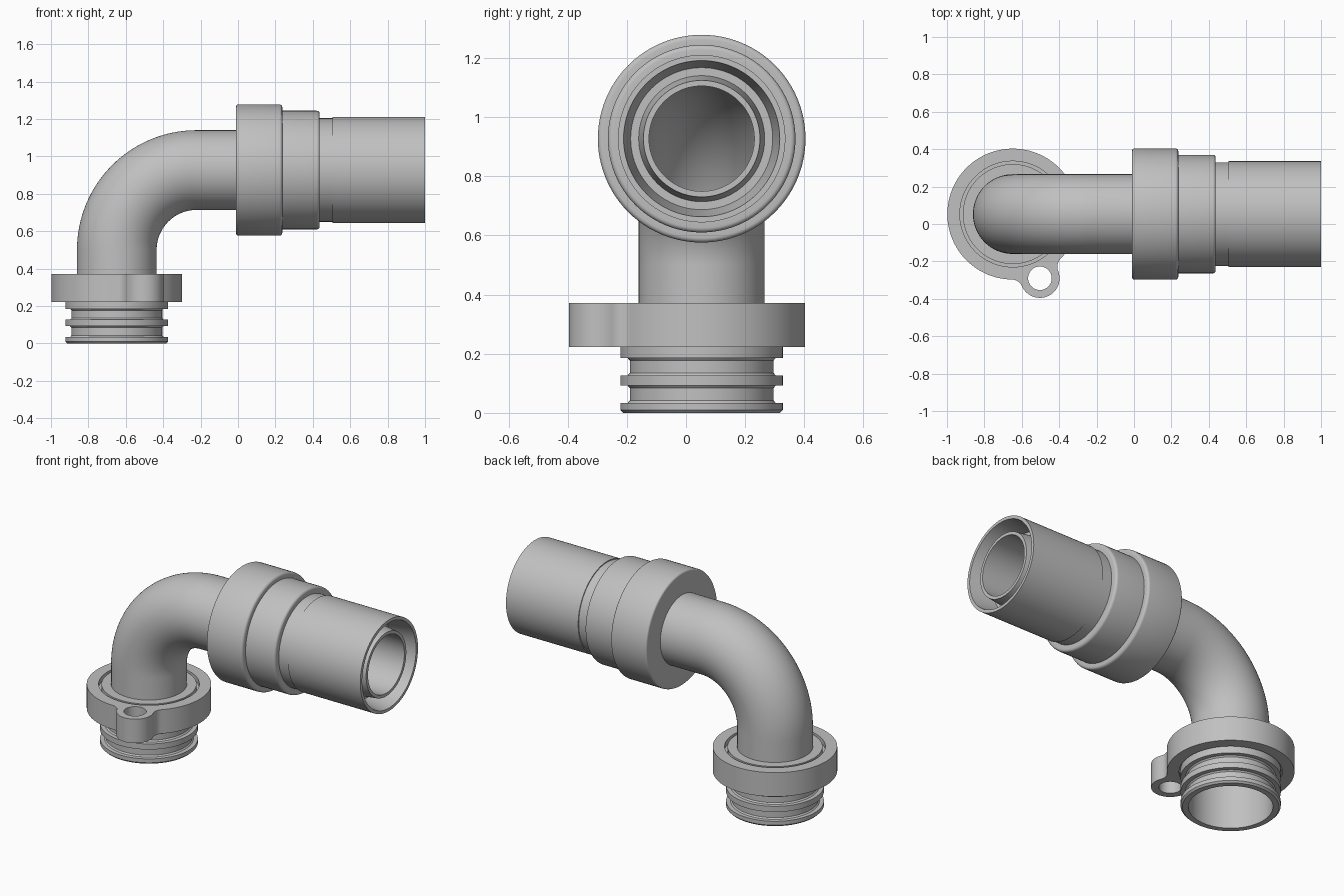
import bpy
import math
from mathutils import Vector

cube = bpy.data.objects.get("Cube")
if cube:
    bpy.data.objects.remove(cube, do_unlink=True)

CX, CY, CZ = -0.648, 0.053, 0.927   # vertical axis x, shared y, horizontal axis z
PIPE_R, BORE_R, BEND_R = 0.213, 0.178, 0.427
SEG = 96

grey = bpy.data.materials.new("light grey plastic")
grey.use_nodes = True
grey.diffuse_color = (0.53, 0.53, 0.53, 1)
grey.node_tree.nodes["Principled BSDF"].inputs["Base Color"].default_value = (0.53, 0.53, 0.53, 1)


def finish(obj):
    bpy.ops.object.select_all(action='DESELECT')
    obj.select_set(True)
    bpy.context.view_layer.objects.active = obj
    bpy.ops.object.shade_smooth_by_angle(angle=math.radians(30))


def loft(name, stations):
    """Closed solid through rings; each station is (x, z, heading, radius)."""
    verts, faces = [], []
    n = len(stations)
    for x, z, a, r in stations:
        u = Vector((math.sin(a), 0, -math.cos(a)))
        for k in range(SEG):
            t = math.tau * k / SEG
            verts.append(Vector((x, CY, z)) + r * (math.cos(t) * u + Vector((0, math.sin(t), 0))))
    for i in range(n):
        j = (i + 1) % n
        for k in range(SEG):
            m = (k + 1) % SEG
            faces.append((i * SEG + k, i * SEG + m, j * SEG + m, j * SEG + k))
    mesh = bpy.data.meshes.new(name)
    mesh.from_pydata(verts, [], faces)
    mesh.materials.append(grey)
    obj = bpy.data.objects.new(name, mesh)
    bpy.context.collection.objects.link(obj)
    finish(obj)
    return obj


def vertical(profile):
    return [(CX, h, math.pi / 2, r) for h, r in profile]


def horizontal(profile):
    return [(h, CZ, 0, r) for h, r in profile]


# Elbow pipe: straight, quarter bend, straight; outer skin out, bore back
path = [(CX, 0.305, math.pi / 2)]
for i in range(33):
    a = math.pi / 2 * (1 - i / 32)
    path.append((CX + BEND_R * (1 - math.sin(a)), CZ - BEND_R * (1 - math.cos(a)), a))
path.append((0.05, CZ, 0))
loft("elbow_pipe", [(*p, PIPE_R) for p in path] + [(*p, BORE_R) for p in reversed(path)])

# Lower spigot with two seal grooves and a shallow recess under the clamp ring
loft("grooved_spigot", vertical([
    (0.0, 0.232), (0.0, 0.265), (0.01, 0.275), (0.034, 0.275),
    (0.034, 0.25), (0.042, 0.243), (0.084, 0.243), (0.092, 0.25),
    (0.092, 0.275), (0.127, 0.275),
    (0.127, 0.25), (0.135, 0.243), (0.177, 0.243), (0.185, 0.25),
    (0.185, 0.275), (0.235, 0.275), (0.235, 0.29), (0.34, 0.29),
    (0.34, 0.267), (0.37, 0.267), (0.37, 0.19), (0.3, 0.19), (0.3, 0.232)]))


# Stepped coupling with rounded shoulders
def shoulder(x, r, size=0.016):
    return [(x - size * (1 - math.sin(a)), r - size * (1 - math.cos(a)))
            for a in (math.pi / 2 * i / 5 for i in range(6))]


back_edge = [(-0.01 + 0.012 * (1 - math.cos(a)), 0.351 - 0.012 * (1 - math.sin(a)))
             for a in (math.pi / 2 * i / 5 for i in range(6))]
loft("stepped_coupling", horizontal(
    [(0.05, BORE_R), (0.05, 0.2), (-0.01, 0.2)] + back_edge
    + shoulder(0.237, 0.351) + [(0.237, 0.317)]
    + shoulder(0.437, 0.317) + [(0.437, 0.277), (0.505, 0.277), (0.505, 0.283)]
    # end socket: thin outer wall, tapered groove, inner nozzle
    + [(1.0, 0.283), (1.0, 0.264), (0.85, 0.24), (0.85, 0.213),
       (0.98, 0.197), (0.98, BORE_R)]))


# Clamp ring outline with a blended bolt ear
def arc(centre, r, start, end, steps):
    return [centre + r * Vector((math.cos(t), math.sin(t)))
            for t in (start + (end - start) * i / steps for i in range(steps + 1))]


def clamp_ring(bottom, top, ring_r=0.35, ear_r=0.105, blend=0.06):
    ring, ear = Vector((CX, CY)), Vector((-0.503, -0.29))
    to_ear = ear - ring
    d = to_ear.length
    heading = math.atan2(to_ear.y, to_ear.x)
    a, b = ring_r + blend, ear_r + blend
    at_ring = math.acos((d * d + a * a - b * b) / (2 * d * a))
    at_ear = math.acos((d * d + b * b - a * a) / (2 * d * b))
    outline = arc(ring, ring_r, heading + at_ring, heading + math.tau - at_ring, 90)

    def fillet(side, into_ear):
        t = heading + side * at_ring
        centre = ring + a * Vector((math.cos(t), math.sin(t)))
        turn = side * (math.pi - at_ring - at_ear)
        pts = arc(centre, blend, t + math.pi, t + math.pi + turn, 10)
        return pts if into_ear else pts[::-1]

    outline += fillet(-1, True)[1:]
    ear_start = heading + math.pi + at_ear
    outline += arc(ear, ear_r, ear_start, ear_start + math.tau - 2 * at_ear, 40)[1:]
    outline += fillet(1, False)[1:-1]

    curve = bpy.data.curves.new("clamp_ring", 'CURVE')
    curve.dimensions = '2D'
    curve.fill_mode = 'BOTH'
    curve.extrude = (top - bottom) / 2
    holes = [arc(ring, 0.283, 0, math.tau, SEG)[:-1], arc(ear, 0.063, 0, math.tau, 48)[:-1]]
    for loop in [outline] + holes:
        spline = curve.splines.new('POLY')
        spline.points.add(len(loop) - 1)
        for point, co in zip(spline.points, loop):
            point.co = (co.x, co.y, 0, 1)
        spline.use_cyclic_u = True
    curve.materials.append(grey)
    obj = bpy.data.objects.new("clamp_ring", curve)
    bpy.context.collection.objects.link(obj)
    obj.location.z = (top + bottom) / 2
    bpy.ops.object.select_all(action='DESELECT')
    obj.select_set(True)
    bpy.context.view_layer.objects.active = obj
    bpy.ops.object.convert(target='MESH')
    finish(bpy.context.view_layer.objects.active)


clamp_ring(0.222, 0.371)
